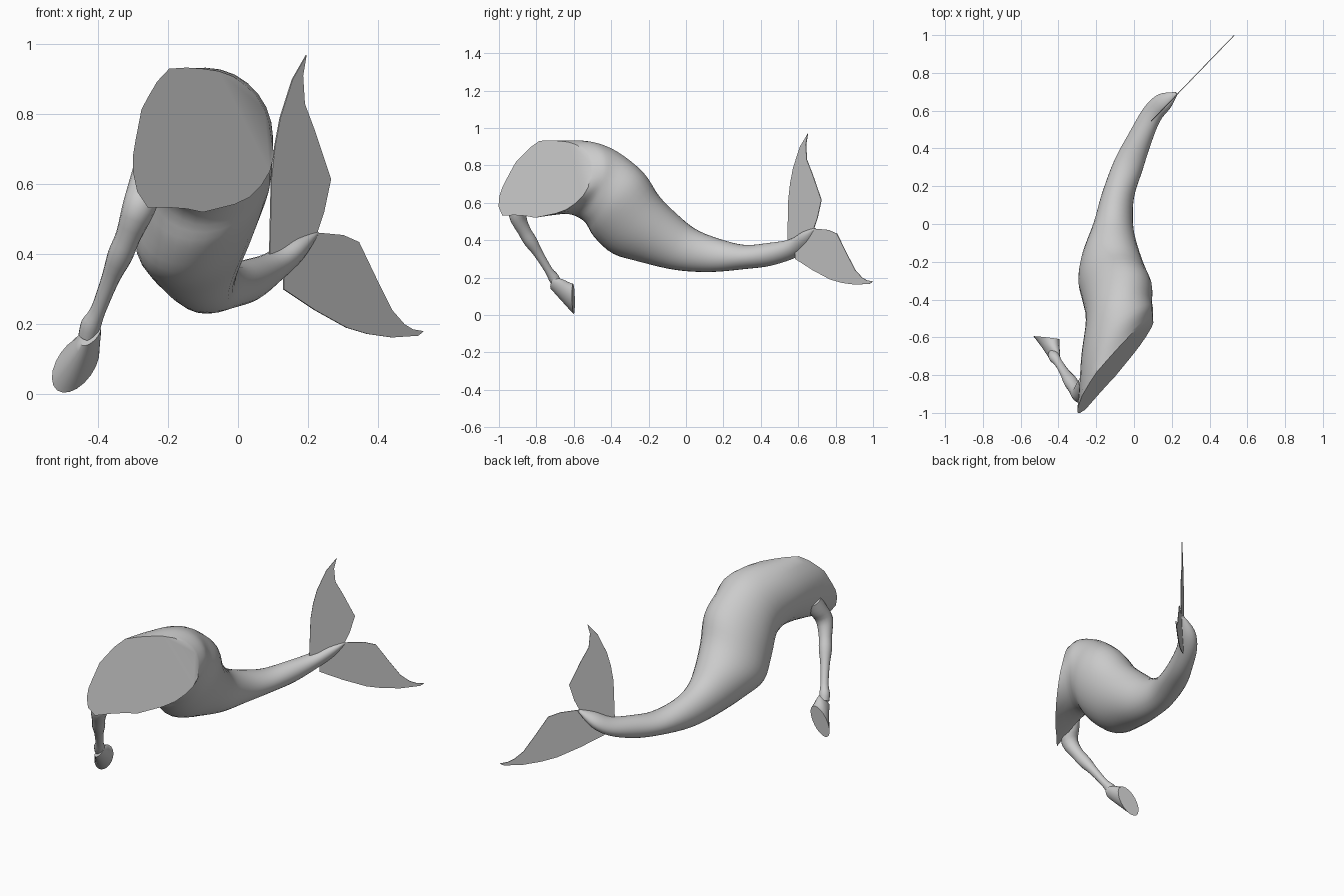
import bpy, bmesh, math
from mathutils import Vector as V

cube = bpy.data.objects.get("Cube")
if cube:
    bpy.data.objects.remove(cube)

grey = bpy.data.materials.new("plain grey")
grey.use_nodes = True
GREY = (0.6, 0.6, 0.6, 1)
grey.diffuse_color = GREY
grey.node_tree.nodes["Principled BSDF"].inputs["Base Color"].default_value = GREY

N = 28  # points around each body section


def finish(name, bm, smooth=None):
    bmesh.ops.recalc_face_normals(bm, faces=bm.faces)
    me = bpy.data.meshes.new(name)
    bm.to_mesh(me)
    bm.free()
    me.materials.append(grey)
    ob = bpy.data.objects.new(name, me)
    bpy.context.collection.objects.link(ob)
    if smooth:
        bpy.ops.object.select_all(action='DESELECT')
        ob.select_set(True)
        bpy.context.view_layer.objects.active = ob
        bpy.ops.object.shade_smooth_by_angle(angle=math.radians(smooth))
    return ob


def ellipse(c, s, u, n=N):
    c, s, u = V(c), V(s), V(u)
    return [c + s * math.cos(a) + u * math.sin(a)
            for a in (2 * math.pi * i / n for i in range(n))]


def spline(rings, steps):
    """Catmull-Rom blend between matching rings."""
    out = []
    for i in range(len(rings) - 1):
        quad = [rings[max(0, min(len(rings) - 1, i + k))] for k in (-1, 0, 1, 2)]
        for j in range(steps):
            t = j / steps
            out.append([0.5 * (2 * b + (c - a) * t + (2 * a - 5 * b + 4 * c - d) * t * t
                               + (3 * b - a - 3 * c + d) * t ** 3)
                        for a, b, c, d in zip(*quad)])
    return out + [rings[-1]]


def loft(name, rings, smooth=40):
    bm = bmesh.new()
    vs = [[bm.verts.new(p) for p in r] for r in rings]
    for r0, r1 in zip(vs, vs[1:]):
        for i in range(len(r0)):
            k = (i + 1) % len(r0)
            bm.faces.new((r0[i], r0[k], r1[k], r1[i]))
    bm.faces.new(vs[0][::-1])
    bm.faces.new(vs[-1])
    return finish(name, bm, smooth)


# Flat slanted cut at the front of the body, outlined in x and z
CUT = [(0.105, 0.67), (0.085, 0.80), (0.04, 0.87), (-0.03, 0.92), (-0.13, 0.935),
       (-0.21, 0.93), (-0.275, 0.82), (-0.30, 0.69), (-0.30, 0.63), (-0.285, 0.565),
       (-0.255, 0.53), (-0.17, 0.535), (-0.10, 0.52), (0.02, 0.55), (0.08, 0.61)]


def cut_ring():
    """Sample the outline where rays from its middle cross each edge."""
    cx, cz, ring = -0.10, 0.73, []
    for i in range(N):
        a = 2 * math.pi * i / N
        dx, dz = math.cos(a), math.sin(a)
        for (x0, z0), (x1, z1) in zip(CUT, CUT[1:] + CUT[:1]):
            ex, ez = x1 - x0, z1 - z0
            det = dx * ez - dz * ex
            if abs(det) < 1e-9:
                continue
            r = ((x0 - cx) * ez - (z0 - cz) * ex) / det
            t = ((x0 - cx) * dz - (z0 - cz) * dx) / det
            if r > 0 and -1e-6 <= t <= 1 + 1e-6:
                x, z = cx + r * dx, cz + r * dz
                ring.append(V((x, -0.862 + 1.14 * x + 0.325 * z, z)))
                break
    return ring


# Body: centre, sideways half axis, upward half axis
BODY = [((-.09, -.58, .735), (.19, .13, 0), (0, .05, .195)),
        ((-.08, -.46, .69), (.175, .05, 0), (0, .08, .19)),
        ((-.09, -.36, .59), (.185, .02, .03), (.01, .13, .17)),
        ((-.12, -.265, .48), (.175, .03, .03), (0, .12, .15)),
        ((-.13, -.14, .41), (.145, .03, 0), (0, .09, .13)),
        ((-.11, 0, .35), (.105, 0, 0), (0, .05, .11)),
        ((-.085, .15, .32), (.085, -.01, 0), (0, .02, .09)),
        ((-.03, .31, .31), (.075, -.025, 0), (0, 0, .065)),
        ((.03, .45, .325), (.06, -.025, 0), (0, -.01, .06)),
        ((.095, .58, .36), (.045, -.03, 0), (0, -.02, .045)),
        ((.16, .65, .41), (.035, -.03, 0), (0, -.02, .035)),
        ((.225, .692, .46), (.006, -.005, 0), (0, -.004, .006))]
loft("body_and_tail", spline([cut_ring()] + [ellipse(*s) for s in BODY], 4))

# Front leg: centre and radius down the limb
LEG = [((-.25, -.84, .66), .045), ((-.262, -.87, .60), .05), ((-.285, -.90, .53), .047),
       ((-.315, -.865, .45), .036), ((-.338, -.832, .395), .036), ((-.365, -.79, .33), .026),
       ((-.40, -.735, .24), .022), ((-.42, -.708, .20), .029), ((-.43, -.69, .165), .027)]
rings = []
for i, (c, r) in enumerate(LEG):
    d = (V(LEG[min(i + 1, len(LEG) - 1)][0]) - V(LEG[max(i - 1, 0)][0])).normalized()
    side = d.cross(V((0, 1, 0))).normalized()
    rings.append(ellipse(c, side * r, d.cross(side) * r, 16))
loft("front_leg", spline(rings, 3))

# Hoof: flares out to a flat sole that faces backward
HOOF = [((-.422, -.708, .168), (.028, -.01, .01), (.01, .015, .028)),
        ((-.436, -.67, .142), (.042, -.01, .013), (.012, .012, .048)),
        ((-.453, -.63, .108), (.056, -.01, .016), (.015, .005, .066)),
        ((-.464, -.602, .086), (.066, -.008, .018), (.018, 0, .08))]
loft("hoof", spline([ellipse(*h, 20) for h in HOOF], 2))

# Tail fins: thin upright plates on one diagonal plane, outlined in x and z
UPPER = [(.12, .36), (.09, .40), (.095, .62), (.105, .71), (.12, .79), (.155, .90),
         (.195, .97), (.185, .91), (.19, .83), (.22, .75), (.265, .615), (.245, .52),
         (.225, .46)]
LOWER = [(.225, .462), (.30, .455), (.345, .435), (.40, .32), (.44, .24), (.475, .20),
         (.50, .185), (.53, .18), (.515, .167), (.44, .162), (.37, .172), (.31, .19),
         (.22, .24), (.13, .30), (.13, .36)]
for name, outline in (("upper_tail_fin", UPPER), ("lower_tail_fin", LOWER)):
    bm = bmesh.new()
    f = bm.faces.new([bm.verts.new((x - .0015, .45 + 1.035 * x + .0015, z)) for x, z in outline])
    grown = bmesh.ops.extrude_face_region(bm, geom=[f], use_keep_orig=True)
    bmesh.ops.translate(bm, vec=(.003, -.003, 0),
                        verts=[g for g in grown["geom"] if isinstance(g, bmesh.types.BMVert)])
    finish(name, bm)
